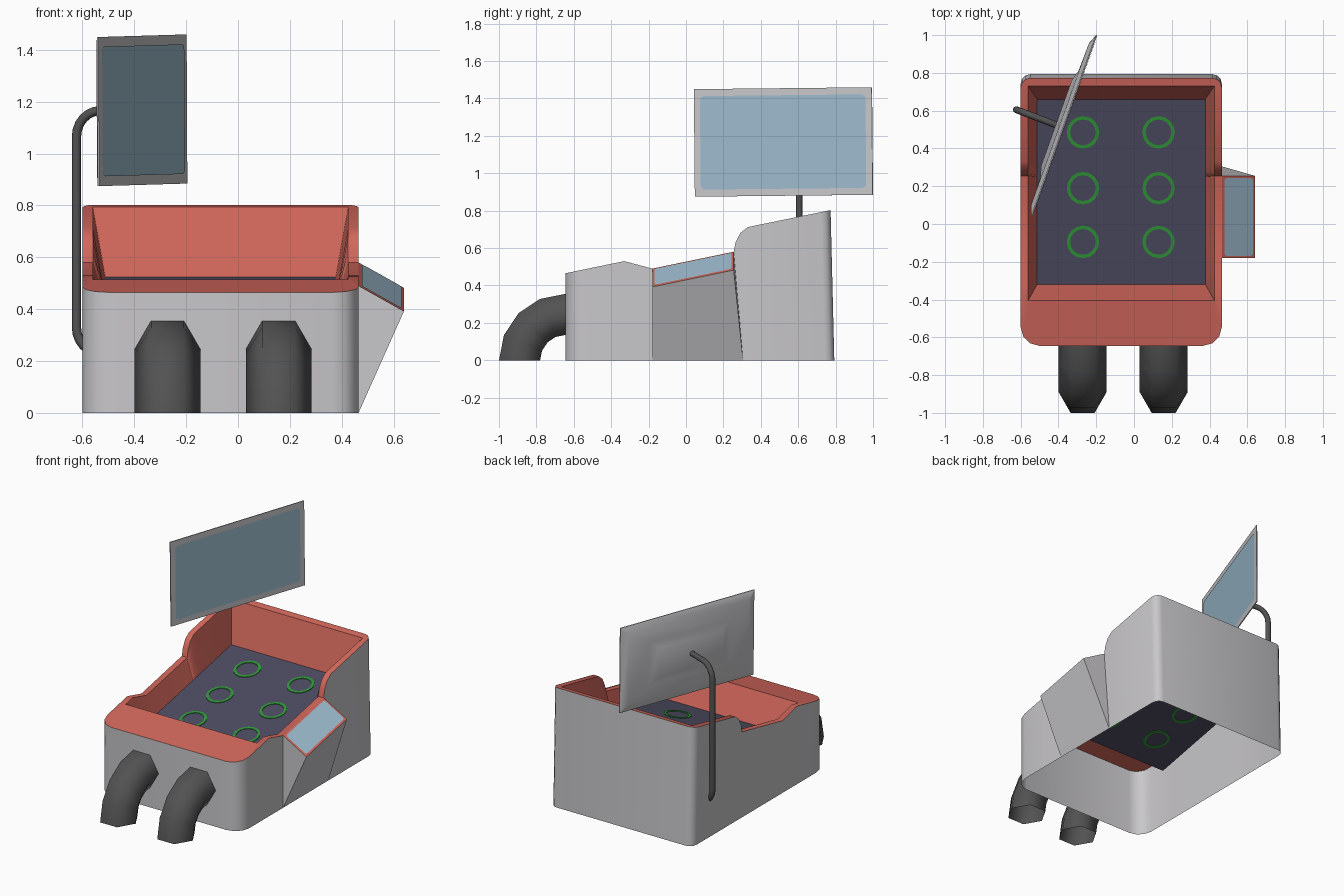
import bpy, bmesh, math
from mathutils import Vector

if "Cube" in bpy.data.objects:
    bpy.data.objects.remove(bpy.data.objects["Cube"])


def mat(name, rgb):
    m = bpy.data.materials.new(name)
    m.diffuse_color = (*rgb, 1)
    m.use_nodes = True
    m.node_tree.nodes["Principled BSDF"].inputs["Base Color"].default_value = m.diffuse_color
    return m


GREY = mat("light grey", (0.58, 0.57, 0.59))
RED = mat("coral red", (0.64, 0.135, 0.105))
FLOOR = mat("dark slate", (0.075, 0.072, 0.12))
GREEN = mat("green", (0.03, 0.32, 0.04))
BLUE = mat("glass blue", (0.34, 0.50, 0.62))
DARK = mat("dark grey", (0.085, 0.085, 0.085))


def finish(name, bm, mats, smooth=None, recalc=True):
    if recalc:
        bmesh.ops.recalc_face_normals(bm, faces=bm.faces[:])
    me = bpy.data.meshes.new(name)
    bm.to_mesh(me)
    bm.free()
    ob = bpy.data.objects.new(name, me)
    bpy.context.collection.objects.link(ob)
    for m in mats:
        me.materials.append(m)
    if smooth:
        bpy.ops.object.select_all(action='DESELECT')
        bpy.context.view_layer.objects.active = ob
        ob.select_set(True)
        bpy.ops.object.shade_smooth_by_angle(angle=math.radians(smooth))
    return ob


def sweep(name, origin, d, path, sides, radius, material, smooth):
    """Tube along a path of (distance along d, z, tangent angle)."""
    bm = bmesh.new()
    d, up = Vector(d).normalized(), Vector((0, 0, 1))
    side = d.cross(up)
    rings = []
    for s, z, a in path:
        p = Vector(origin) + d * s + up * z
        n = up * math.cos(a) - d * math.sin(a)
        rings.append([bm.verts.new(p + side * radius * math.cos(math.tau * k / sides)
                                   + n * radius * math.sin(math.tau * k / sides)) for k in range(sides)])
    for r0, r1 in zip(rings, rings[1:]):
        for k in range(sides):
            j = (k + 1) % sides
            bm.faces.new((r0[k], r0[j], r1[j], r1[k]))
    return finish(name, bm, [material], smooth)


def plate(name, centre, u, v, w, h, r, material):
    """Thin rounded rectangle lying just above a surface."""
    bm = bmesh.new()
    u, v = u.normalized(), v.normalized()
    n = u.cross(v).normalized()
    vs = []
    for q, (sx, sy) in enumerate([(1, 1), (-1, 1), (-1, -1), (1, -1)]):
        for k in range(4):
            a = math.radians(90 * q + 30 * k)
            vs.append(bm.verts.new(centre + n * 0.003 + u * (sx * (w / 2 - r) + r * math.cos(a))
                                   + v * (sy * (h / 2 - r) + r * math.sin(a))))
    bm.faces.new(vs)
    return finish(name, bm, [material], recalc=False)


# Tub: open-bottomed shell with a stepped, sloping rim and a sunken tilted floor
PROFILE = [(-0.645, 0.465), (-0.33, 0.53), (-0.18, 0.49), (0.255, 0.58),
           (0.265, 0.63), (0.29, 0.68), (0.33, 0.712), (0.775, 0.803)]
CX = -0.0675


def rim_z(y):
    for (y0, z0), (y1, z1) in zip(PROFILE, PROFILE[1:]):
        if y <= y1:
            return z0 + (z1 - z0) * (y - y0) / (y1 - y0)
    return PROFILE[-1][1]


def floor_z(y):
    return 0.525 + 0.206 * (y - 0.66)


bm = bmesh.new()
stations = [p[0] for p in PROFILE[1:-1]]
arc = [math.radians(30 * k) for k in range(4)]
outer = [(0.4325 + 0.1 * math.sin(a), -0.545 - 0.1 * math.cos(a)) for a in arc]
outer += [(0.5325, y) for y in stations]
outer += [(0.4825 + 0.05 * math.cos(a), 0.723 + 0.05 * math.sin(a)) for a in arc]
inner_y = [-0.405] + stations + [0.73]
top, bot, inn, flo = {}, {}, {}, {}
for s in (1, -1):
    top[s] = [bm.verts.new((CX + s * x, y, rim_z(y))) for x, y in outer]
    bot[s] = [bm.verts.new((CX + s * x, y + (0.02 if y > 0.7 else 0), 0)) for x, y in outer]
    inn[s] = [bm.verts.new((CX + s * 0.4925, y, rim_z(y))) for y in inner_y]
    flo[s] = []
    for y in inner_y:
        fy = -0.32 + (y + 0.405) / 1.135 * 0.98
        flo[s].append(bm.verts.new((CX + s * 0.445, fy, floor_z(fy))))


def face(vs, mi):
    bm.faces.new(vs).material_index = mi


def strip(a, b, mi):
    for i in range(len(a) - 1):
        face((a[i], a[i + 1], b[i + 1], b[i]), mi)


ns = len(stations)
for s in (1, -1):
    strip(bot[s], top[s], 0)
    strip(top[s][4:4 + ns], inn[s][1:1 + ns], 1)
    strip(inn[s], flo[s], 1)
for e in (0, -1):
    face((bot[1][e], bot[-1][e], top[-1][e], top[1][e]), 0)
    face((inn[1][e], inn[-1][e], flo[-1][e], flo[1][e]), 1)
face(top[1][:5] + inn[1][1::-1] + inn[-1][:2] + top[-1][4::-1], 1)
face(top[1][3 + ns:] + top[-1][:2 + ns:-1] + inn[-1][-2:] + inn[1][:-3:-1], 1)
face(flo[1] + flo[-1][::-1], 2)
finish("tub", bm, [GREY, RED, FLOOR], 35)

# Jet rings on the floor
for i, x in enumerate((-0.27, 0.13)):
    for j, y in enumerate((-0.095, 0.19, 0.485)):
        bm = bmesh.new()
        loops = []
        for r, dz in ((0.086, 0.004), (0.068, 0.004), (0.068, -0.003), (0.086, -0.003)):
            loops.append([])
            for k in range(16):
                a = math.tau * k / 16
                py = y + r * math.sin(a)
                loops[-1].append(bm.verts.new((x + r * math.cos(a), py, floor_z(py) + dz)))
        for q in range(4):
            l0, l1 = loops[q], loops[(q + 1) % 4]
            for k in range(16):
                m = (k + 1) % 16
                bm.faces.new((l0[k], l0[m], l1[m], l1[k]))
        finish(f"floor_ring_{i}_{j}", bm, [GREEN])

# Side console: wedge with a red top panel and a small display
A, B = Vector((0.465, -0.18, 0.49)), Vector((0.465, 0.255, 0.58))
C, D = Vector((0.64, 0.255, 0.482)), Vector((0.64, -0.18, 0.392))
bm = bmesh.new()
a, b, c, d, e, f = [bm.verts.new(p) for p in (A, B, C, D, (0.465, -0.18, 0), (0.465, 0.305, 0))]
bm.faces.new((a, d, c, b)).material_index = 1
for vs in ((e, f, c, d), (a, e, d), (b, c, f), (a, b, f, e)):
    bm.faces.new(vs)
finish("side_console", bm, [GREY, RED])
plate("console_display", (A + B + C + D) / 4, B - A, A - D, 0.42, 0.174, 0.015, BLUE)

# Hexagonal bent pipes at the front
elbow = []
for k in range(5):
    t = math.radians(22.5 * k)
    elbow.append((0.245 * math.sin(t), 0.245 * math.cos(t), -t))
for side, x in (("left", -0.272), ("right", 0.157)):
    sweep(side + "_pipe", (x, -0.645, 0), (0, -1, 0), elbow, 6, 0.127, DARK, 70)

# Screen arm
R = 0.1
arm = []
for k in (60, 45, 30, 15, 0):
    t = math.radians(k)
    arm.append((R - R * math.cos(t), 0.33 - R * math.sin(t), math.pi / 2 + t))
for k in range(0, 91, 15):
    t = math.radians(k)
    arm.append((R - R * math.cos(t), 1.066 + R * math.sin(t), math.pi / 2 - t))
arm.append((0.235, 1.166, 0))
sweep("screen_arm", (-0.623, 0.605, 0), (0.934, -0.356, 0), arm, 10, 0.018, DARK, 50)

# Screen: flat front, stepped bevelled back
centre = Vector((-0.367, 0.52, 1.167))
u = Vector((0.337, 0.941, 0.010)).normalized()
v = Vector((-0.005, -0.009, 1)).normalized()
back = -u.cross(v).normalized()
bm = bmesh.new()
rings = []
for w, h, depth in ((1.01, 0.575, 0), (1.01, 0.575, 0.006), (0.91, 0.475, 0.026),
                    (0.60, 0.30, 0.029), (0.48, 0.20, 0.046)):
    rings.append([bm.verts.new(centre + u * sx * w / 2 + v * sy * h / 2 + back * depth)
                  for sx, sy in ((-1, -1), (1, -1), (1, 1), (-1, 1))])
for r0, r1 in zip(rings, rings[1:]):
    for k in range(4):
        m = (k + 1) % 4
        bm.faces.new((r0[k], r0[m], r1[m], r1[k]))
bm.faces.new(rings[0])
bm.faces.new(rings[-1])
finish("screen", bm, [GREY], 30)
plate("screen_glass", centre, u, v, 0.94, 0.50, 0.025, BLUE)
